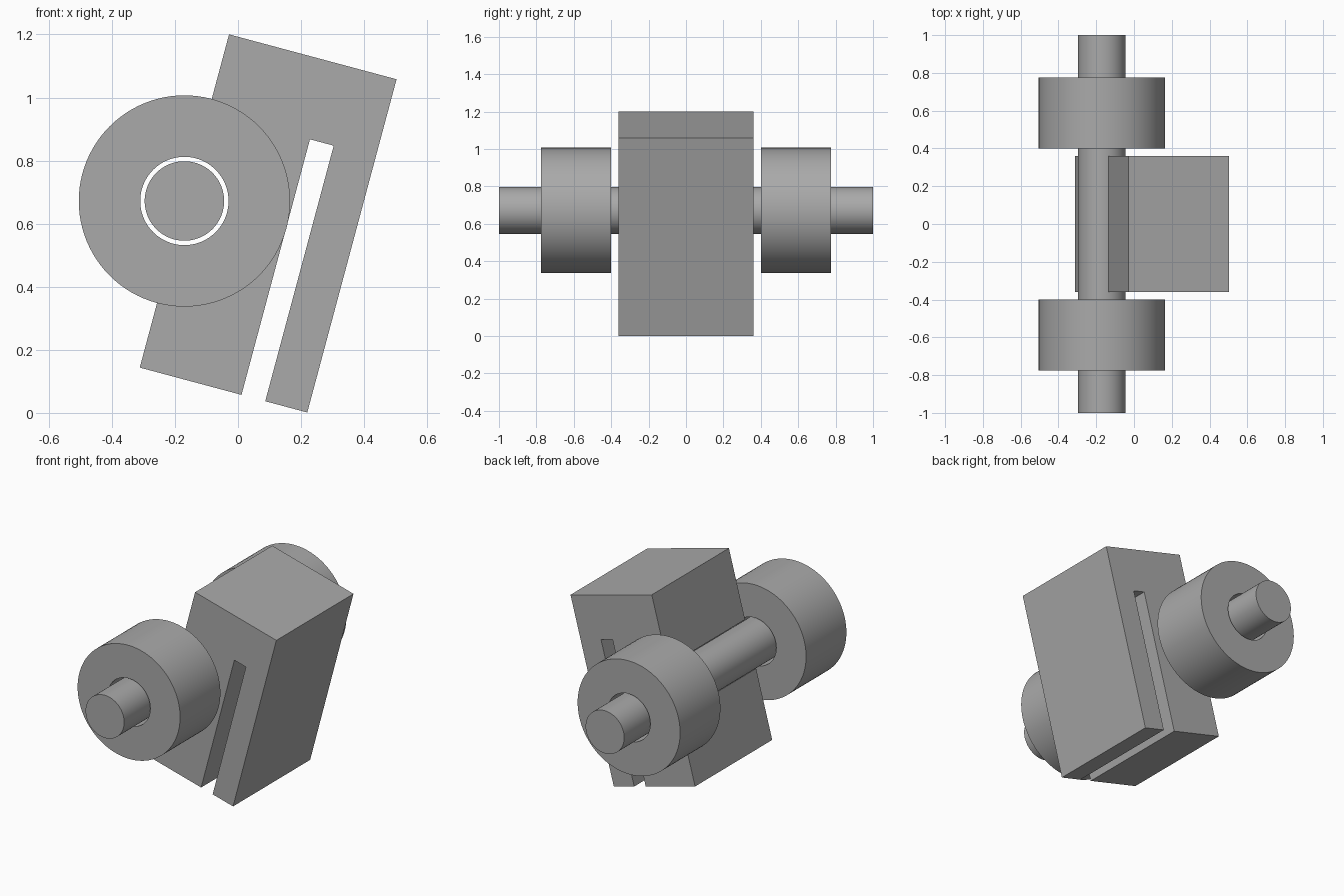
import bpy, bmesh, math

cube = bpy.data.objects.get("Cube")
if cube:
    bpy.data.objects.remove(cube, do_unlink=True)

AXIS_X, AXIS_Z = -0.17, 0.672
TILT = math.radians(15)
AXLE_R, BORE_R, WHEEL_R = 0.126, 0.14, 0.335
SEGMENTS = 96

# Single grey material
grey = bpy.data.materials.new("plain grey")
grey.use_nodes = True
colour = (0.4, 0.4, 0.4, 1)
grey.diffuse_color = colour
grey.node_tree.nodes["Principled BSDF"].inputs["Base Color"].default_value = colour


def finish(name, bm, y=0, tilt=0):
    """Turn a bmesh into a named object on the axle line."""
    bmesh.ops.recalc_face_normals(bm, faces=bm.faces[:])
    mesh = bpy.data.meshes.new(name)
    bm.to_mesh(mesh)
    bm.free()
    mesh.materials.append(grey)
    obj = bpy.data.objects.new(name, mesh)
    bpy.context.collection.objects.link(obj)
    obj.location = (AXIS_X, y, AXIS_Z)
    obj.rotation_euler.y = tilt
    bpy.ops.object.select_all(action="DESELECT")
    obj.select_set(True)
    bpy.context.view_layer.objects.active = obj
    bpy.ops.object.shade_smooth_by_angle(angle=math.radians(30))
    return obj


def arc(radius, start, end, steps):
    angles = [math.radians(start + (end - start) * i / steps) for i in range(steps + 1)]
    return [(radius * math.cos(a), radius * math.sin(a)) for a in angles]


def extrude_profile(points, half):
    """Extrude an x-z outline symmetrically along y."""
    bm = bmesh.new()
    face = bm.faces.new([bm.verts.new((x, -half, z)) for x, z in points])
    result = bmesh.ops.extrude_face_region(bm, geom=[face], use_keep_orig=True)
    verts = [g for g in result["geom"] if isinstance(g, bmesh.types.BMVert)]
    bmesh.ops.translate(bm, verts=verts, vec=(0, 2 * half, 0))
    return bm


def tube(inner, outer, half):
    """Hollow cylinder along y, made by spinning its rectangular section."""
    bm = bmesh.new()
    section = [(inner, -half), (outer, -half), (outer, half), (inner, half)]
    verts = [bm.verts.new((r, y, 0)) for r, y in section]
    edges = [bm.edges.new((verts[i], verts[(i + 1) % 4])) for i in range(4)]
    bmesh.ops.spin(bm, geom=verts + edges, cent=(0, 0, 0), axis=(0, 1, 0),
                   angle=math.tau, steps=SEGMENTS, use_duplicate=False)
    bmesh.ops.remove_doubles(bm, verts=bm.verts[:], dist=0.0001)
    return bm


# Tilted block with a half-round axle groove and a long slot open at the bottom
half_height, width = 0.547, 0.55
slot_left, slot_right, slot_top = 0.334, 0.412, 0.292
outline = [(0, -half_height)] + arc(BORE_R, -90, 90, SEGMENTS // 2) + [
    (0, half_height), (width, half_height), (width, -half_height),
    (slot_right, -half_height), (slot_right, slot_top),
    (slot_left, slot_top), (slot_left, -half_height)]
finish("slotted_block", extrude_profile(outline, 0.36), tilt=TILT)

# Axle running through the groove
finish("axle", extrude_profile(arc(AXLE_R, 0, 360, SEGMENTS)[:-1], 1.0))

# Bored wheels on either side
for name, side in (("front_wheel", -1), ("back_wheel", 1)):
    finish(name, tube(BORE_R, WHEEL_R, 0.188), y=side * 0.588)
